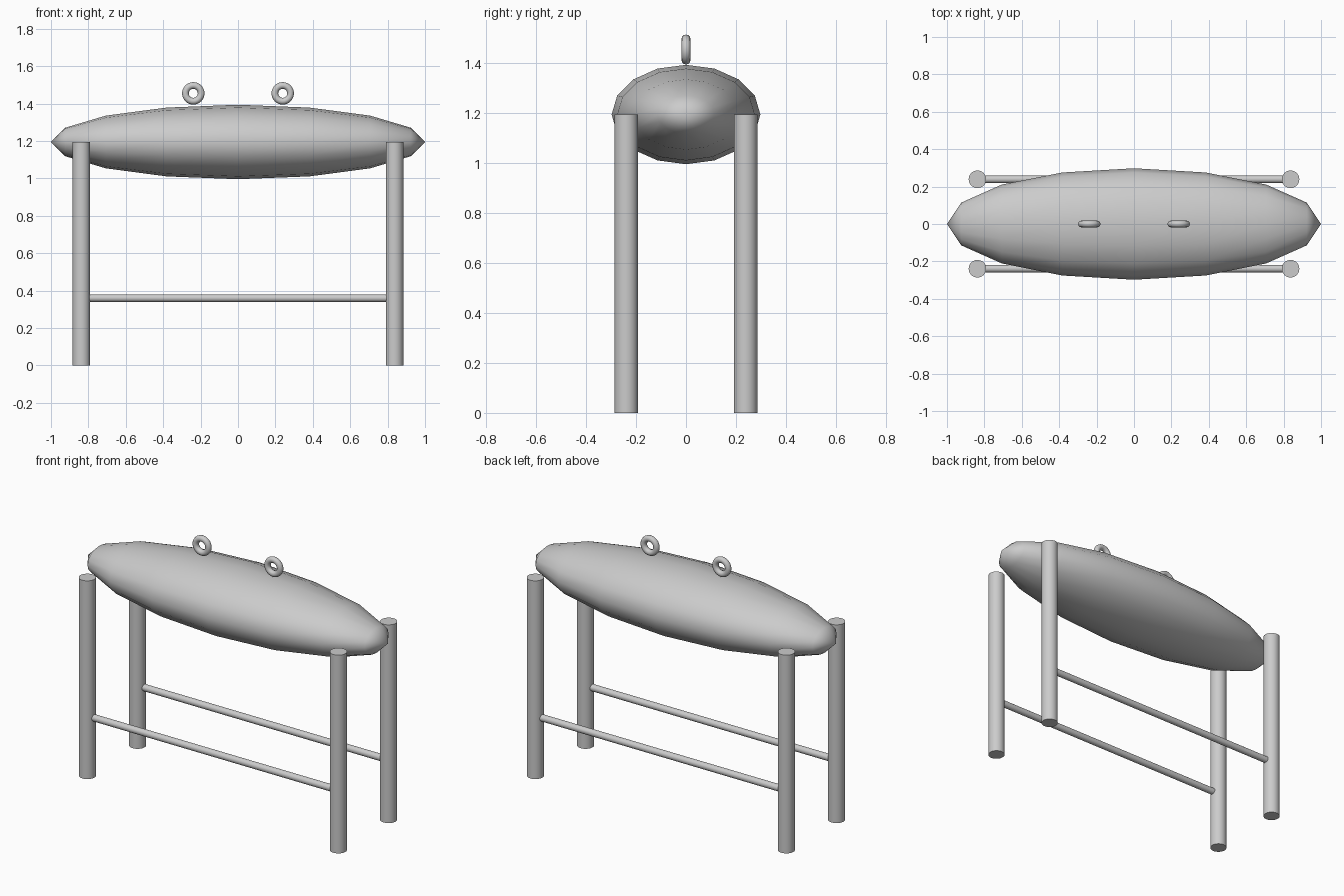
import bpy
from math import pi, radians

if "Cube" in bpy.data.objects:
    bpy.data.objects.remove(bpy.data.objects["Cube"])

GREY = (0.6, 0.6, 0.6, 1)
grey = bpy.data.materials.new("plain_grey")
grey.use_nodes = True
grey.diffuse_color = GREY
grey.node_tree.nodes["Principled BSDF"].inputs["Base Color"].default_value = GREY

LEG_X, LEG_Y, LEG_TOP = 0.837, 0.239, 1.195


def finish(name, angle):
    """Name the new part, colour it and shade it smooth."""
    part = bpy.context.object
    part.name = name
    part.data.materials.append(grey)
    bpy.ops.object.shade_smooth_by_angle(angle=radians(angle))
    return part


def bar(name, radius, length, location, rotation=(0, 0, 0), sides=32):
    bpy.ops.mesh.primitive_cylinder_add(vertices=sides, radius=radius, depth=length,
                                        location=location, rotation=rotation)
    return finish(name, 40)


# Long body: a stretched sphere with its poles at the two tips
bpy.ops.mesh.primitive_uv_sphere_add(segments=16, ring_count=8, radius=1,
                                     location=(0, 0, LEG_TOP), rotation=(0, pi / 2, 0))
bpy.ops.object.transform_apply(location=False, rotation=True, scale=False)
bpy.context.object.scale = (1, 0.298, 0.199)
bpy.ops.object.transform_apply(location=False, rotation=False, scale=True)
finish("body", 80)

# Four legs and the two long rails that join them
for depth_name, y in (("front", -LEG_Y), ("back", LEG_Y)):
    for side_name, x in (("right", -LEG_X), ("left", LEG_X)):
        bar(f"{depth_name}_{side_name}_leg", 0.047, LEG_TOP, (x, y, LEG_TOP / 2))
    bar(f"{depth_name}_rail", 0.02, LEG_X * 2, (0, y, 0.36), (0, pi / 2, 0), 24)

# Two rings above the body, facing the front
for side_name, x in (("right", -0.239), ("left", 0.239)):
    bpy.ops.mesh.primitive_torus_add(major_radius=0.042, minor_radius=0.018,
                                     major_segments=32, minor_segments=12,
                                     location=(x, 0, 1.455), rotation=(pi / 2, 0, 0))
    finish(f"{side_name}_ring", 60)
